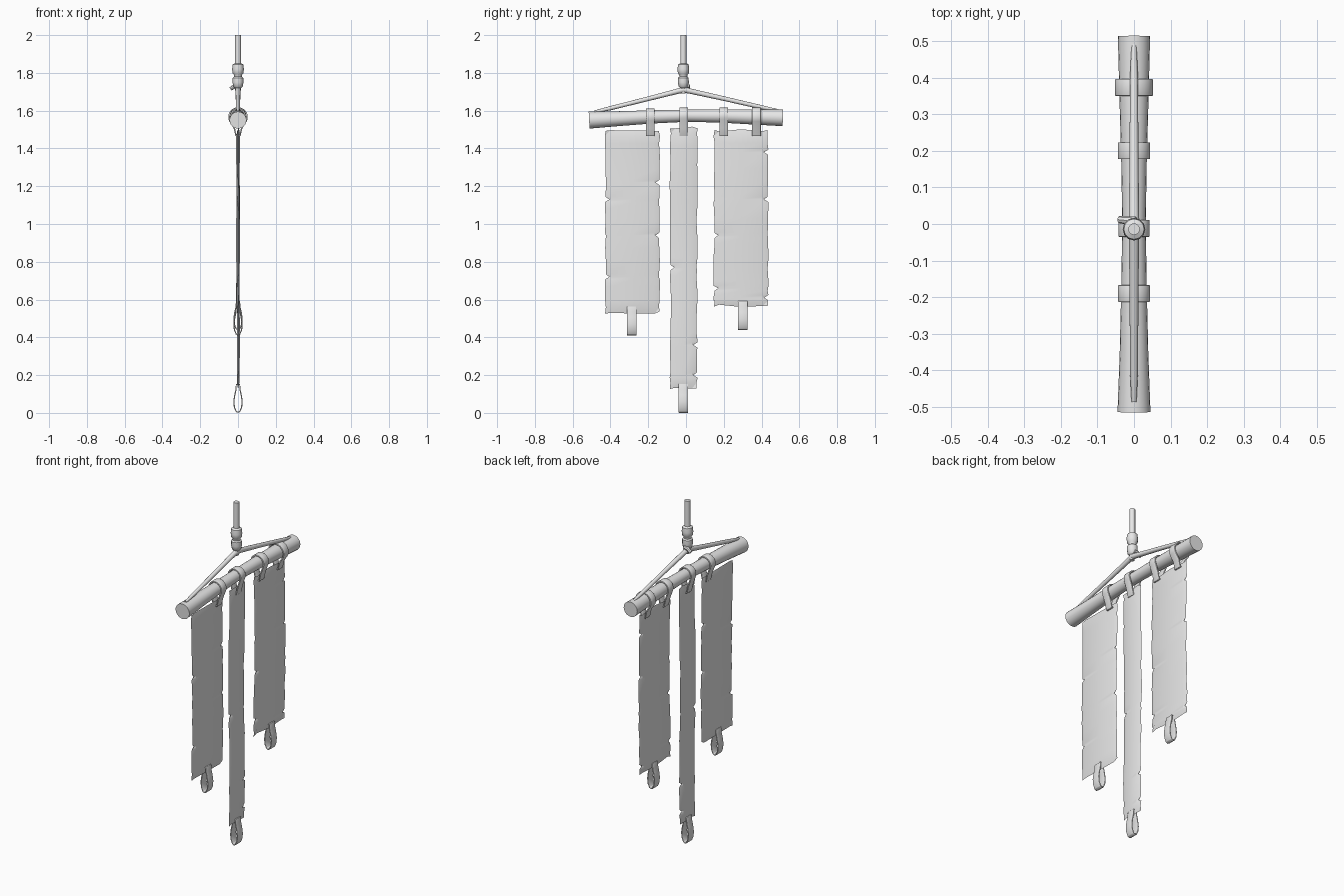
import bpy, bmesh, math, random
from mathutils import Vector

random.seed(4)
cube = bpy.data.objects.get("Cube")
if cube:
    bpy.data.objects.remove(cube, do_unlink=True)

grey = bpy.data.materials.new("plain grey")
grey.use_nodes = True
grey.diffuse_color = (0.8, 0.8, 0.8, 1)
grey.node_tree.nodes["Principled BSDF"].inputs["Base Color"].default_value = (0.8, 0.8, 0.8, 1)


def finish(name, bm, angle=40):
    bmesh.ops.recalc_face_normals(bm, faces=bm.faces)
    mesh = bpy.data.meshes.new(name)
    bm.to_mesh(mesh)
    bm.free()
    mesh.materials.append(grey)
    obj = bpy.data.objects.new(name, mesh)
    bpy.context.collection.objects.link(obj)
    bpy.ops.object.select_all(action='DESELECT')
    obj.select_set(True)
    bpy.context.view_layer.objects.active = obj
    bpy.ops.object.shade_smooth_by_angle(angle=math.radians(angle))
    return obj


def tube(name, path, radii, sides=12, side=(1, 0, 0)):
    """Capped tube along a flat path; side is the normal of the path's plane."""
    bm = bmesh.new()
    path, side = [Vector(p) for p in path], Vector(side)
    rings = []
    for i, (p, r) in enumerate(zip(path, radii)):
        along = (path[min(i + 1, len(path) - 1)] - path[max(i - 1, 0)]).normalized()
        up = along.cross(side)
        angles = [math.tau * k / sides for k in range(sides)]
        rings.append([bm.verts.new(p + r * (math.cos(a) * side + math.sin(a) * up)) for a in angles])
    for a, b in zip(rings, rings[1:]):
        for k in range(sides):
            n = (k + 1) % sides
            bm.faces.new((a[k], a[n], b[n], b[k]))
    bm.faces.new(rings[0])
    bm.faces.new(rings[-1])
    return finish(name, bm)


def band(name, outline, y, width, thickness):
    """Closed ribbon: an x-z outline widened along y and thickened inwards."""
    bm = bmesh.new()
    rows = [[bm.verts.new((x, y + s * width / 2, z)) for x, z in outline] for s in (-1, 1)]
    count = len(outline)
    for k in range(count):
        n = (k + 1) % count
        bm.faces.new((rows[0][k], rows[0][n], rows[1][n], rows[1][k]))
    obj = finish(name, bm)
    solid = obj.modifiers.new("thickness", 'SOLIDIFY')
    solid.thickness = thickness
    solid.offset = 0
    bevel = obj.modifiers.new("soft edges", 'BEVEL')
    bevel.width = 0.002
    bevel.segments = 2


def banner(name, y0, y1, z0, z1, notches0, notches1):
    """Thin cloth with a ragged rim; the notches are heights on each edge."""
    bm = bmesh.new()
    rim = 0.03
    notches = notches0 + notches1
    rows = {z0, z0 + rim, z1 - rim, z1}
    for n in notches:
        rows |= {n - 0.014, n, n + 0.014}
    for k in range(1, 14):
        z = z0 + (z1 - z0) * k / 14
        if all(abs(z - r) > 0.02 for r in rows):
            rows.add(z)
    rows = sorted(rows)
    mid = (y0 + y1) / 2
    columns = [y0, y0 + rim, mid, y1 - rim, y1]
    front, back = [], []
    for i, z in enumerate(rows):
        end = i in (0, len(rows) - 1)
        wave = 0.003 * math.sin(z * 6 + y0 * 9)
        f, b = [], []
        for j, y in enumerate(columns):
            edge = end or j in (0, 4)
            dy = dz = 0
            if j in (0, 4):
                inward = 1 if j == 0 else -1
                cut = z in (notches0 if j == 0 else notches1)
                dy = inward * (0.024 if cut else random.uniform(0, 0.007))
            if end:
                dz = random.uniform(-0.006, 0.008)
            half = 0 if edge else 0.007
            f.append(bm.verts.new((wave - half, y + dy, z + dz)))
            b.append(f[-1] if edge else bm.verts.new((wave + half, y + dy, z + dz)))
        front.append(f)
        back.append(b)
    for sheet in (front, back):
        for a, b in zip(sheet, sheet[1:]):
            for j in range(4):
                bm.faces.new((a[j], a[j + 1], b[j + 1], b[j]))
    finish(name, bm, 25)


# Gently arched pole with flared ends
tube("pole",
     [(0, -.513, 1.55), (0, -.35, 1.558), (0, -.18, 1.567), (0, 0, 1.573),
      (0, .18, 1.572), (0, .35, 1.567), (0, .513, 1.562)],
     [.045, .039, .035, .032, .035, .04, .044], 20)

# Rope tied over both ends of the pole
tube("hanging_rope",
     [(0, -.485, 1.594), (0, -.4, 1.613), (0, -.2, 1.663), (0, -.04, 1.704), (0, -.013, 1.711),
      (0, .02, 1.704), (0, .2, 1.664), (0, .4, 1.618), (0, .49, 1.6)],
     [.007, .011, .012, .014, .016, .014, .012, .011, .007])

# Upright cord with its two wrapped knots
knot = [(1.69, .012), (1.72, .016), (1.728, .025), (1.75, .029), (1.774, .028), (1.78, .021),
        (1.79, .022), (1.798, .029), (1.82, .031), (1.845, .028), (1.851, .016), (2.0, .016)]
tube("cord_and_knots", [(0, -.014, z) for z, r in knot], [r for z, r in knot])
tube("knot_tail", [(.005, .008, 1.735), (-.02, .01, 1.728), (-.04, .012, 1.715)],
     [.012, .011, .01], 8, (0, 1, 0))

# Straps looped around the pole
for name, y, r, z in (("left_strap", -.19, .040, 1.567), ("middle_strap", -.012, .039, 1.573),
                      ("right_inner_strap", .2, .040, 1.572), ("right_outer_strap", .373, .048, 1.566)):
    arc = [math.radians(-25 + 230 * k / 14) for k in range(15)]
    outline = [(r * math.cos(a), z + r * math.sin(a)) for a in arc]
    outline += [(-.02, 1.51), (-.011, 1.468), (.011, 1.468), (.02, 1.51)]
    band(name, outline, y, .046, .008)

# Cloth banners
banner("left_banner", -.43, -.137, .53, 1.495, [.72, 1.13], [.94, 1.22])
banner("middle_banner", -.087, .062, .13, 1.512, [.77], [.2, .36])
banner("right_banner", .145, .438, .565, 1.495, [.66, .94], [.61, 1.13, 1.38])

# Teardrop loops under the banners
half = [(.009, .152), (.01, .125), (.017, .095), (.022, .06), (.019, .03), (.01, .008)]
outline = half + [(0, .003)] + [(-x, z) for x, z in reversed(half)]
for name, y, z in (("left_loop", -.287, .41), ("middle_loop", -.014, 0), ("right_loop", .3, .438)):
    band(name, [(x, z + h) for x, h in outline], y, .05, .006)
